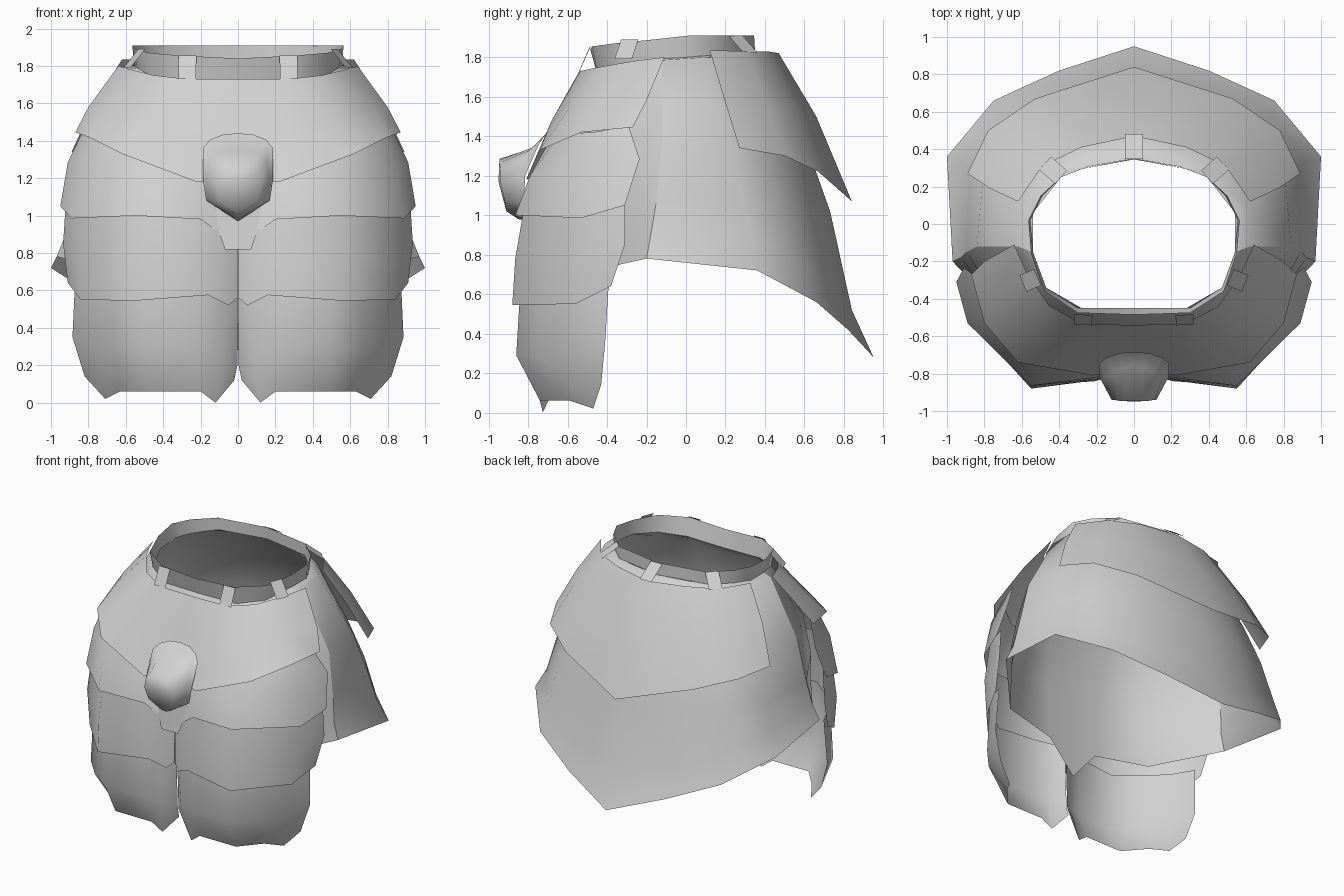
import bpy, bmesh
from mathutils import Vector

old = bpy.data.objects.get("Cube")
if old:
    bpy.data.objects.remove(old, do_unlink=True)

GREY = (0.64, 0.64, 0.64, 1)
grey = bpy.data.materials.new("plain grey")
grey.use_nodes = True
grey.diffuse_color = GREY
grey.node_tree.nodes["Principled BSDF"].inputs["Base Color"].default_value = GREY


def sheet(name, rows, mirror=True):
    """Loft a thin sheet through rows of points, mirrored across x."""
    bm = bmesh.new()
    grid = [[bm.verts.new(p) for p in row] for row in rows]
    for a, b in zip(grid, grid[1:]):
        for i in range(len(a) - 1):
            bm.faces.new((a[i], a[i + 1], b[i + 1], b[i]))
    bmesh.ops.remove_doubles(bm, verts=bm.verts, dist=0.0005)
    bmesh.ops.recalc_face_normals(bm, faces=bm.faces)
    # keep normals pointing away from the vertical axis
    if sum(f.normal.dot(f.calc_center_median() * Vector((1, 1, 0))) for f in bm.faces) < 0:
        bmesh.ops.reverse_faces(bm, faces=bm.faces)
    for f in bm.faces:
        f.smooth = True
    me = bpy.data.meshes.new(name)
    bm.to_mesh(me)
    bm.free()
    me.materials.append(grey)
    ob = bpy.data.objects.new(name, me)
    bpy.context.collection.objects.link(ob)
    if mirror:
        m = ob.modifiers.new("Mirror", "MIRROR")
        m.merge_threshold = 0.001


def strap(name, top, bottom, mirror=True, width=0.095):
    """Flat belt loop running from the belt rim down to the skirt."""
    a, b = Vector(top), Vector(bottom)
    d = b - a
    side = Vector((-d.y, d.x, 0)).normalized() * width / 2
    sheet(name, [[a - side, a + side], [b - side, b + side]], mirror)


# Waist belt
sheet("waist_belt", [
    [(0, -.485, 1.84), (.3, -.475, 1.855), (.48, -.36, 1.87), (.55, -.16, 1.89),
     (.565, .02, 1.91), (.5, .15, 1.91), (.36, .28, 1.91), (0, .345, 1.91)],
    [(0, -.45, 1.715), (.3, -.45, 1.72), (.47, -.34, 1.75), (.54, -.15, 1.79),
     (.555, .02, 1.80), (.49, .15, 1.81), (.36, .28, 1.82), (0, .35, 1.82)],
])

# Belt loops
strap("front_belt_loop", (.27, -.485, 1.855), (.272, -.54, 1.73))
strap("side_belt_loop", (.515, -.285, 1.89), (.594, -.318, 1.79))
strap("back_side_belt_loop", (.39, .25, 1.91), (.475, .325, 1.825))
strap("back_belt_loop", (0, .348, 1.91), (0, .48, 1.825), mirror=False)

# Front plates, from the centre out to the side
sheet("front_plate_top", [
    [(0, -.54, 1.73), (.27, -.535, 1.73), (.45, -.44, 1.75), (.57, -.27, 1.78), (.64, -.11, 1.80)],
    [(0, -.645, 1.48), (.25, -.68, 1.48), (.53, -.60, 1.53), (.73, -.40, 1.58), (.80, -.20, 1.58)],
    [(0, -.77, 1.20), (.22, -.81, 1.18), (.62, -.74, 1.33), (.80, -.53, 1.42), (.87, -.27, 1.445)],
])
sheet("front_plate_second", [
    [(.06, -.64, 1.36), (.12, -.66, 1.36), (.25, -.69, 1.38), (.55, -.64, 1.41),
     (.78, -.47, 1.42), (.83, -.29, 1.45)],
    [(.07, -.73, 1.15), (.13, -.76, 1.15), (.25, -.79, 1.15), (.57, -.79, 1.20),
     (.84, -.51, 1.26), (.91, -.235, 1.285)],
    [(.07, -.785, .97), (.11, -.80, .915), (.20, -.82, .98), (.55, -.865, 1.0),
     (.89, -.53, .985), (.95, -.31, 1.05)],
])
sheet("front_plate_third", [
    [(.003, -.74, 1.05), (.08, -.77, 1.05), (.2, -.79, 1.08), (.55, -.81, 1.1),
     (.85, -.51, 1.1), (.92, -.31, 1.08)],
    [(.003, -.75, .80), (.06, -.79, .80), (.2, -.83, .80), (.55, -.865, .78),
     (.875, -.54, .80), (.935, -.31, .85)],
    [(.003, -.75, .56), (.05, -.78, .52), (.16, -.83, .575), (.55, -.88, .545),
     (.84, -.56, .55), (.91, -.38, .64)],
])
sheet("front_plate_bottom", [
    [(.003, -.73, .70), (.08, -.77, .70), (.2, -.80, .70), (.5, -.835, .70),
     (.65, -.72, .70), (.80, -.57, .70), (.87, -.39, .68)],
    [(.003, -.71, .20), (.08, -.79, .27), (.2, -.84, .29), (.5, -.86, .29),
     (.67, -.74, .29), (.81, -.59, .30), (.885, -.41, .35)],
    [(.02, -.67, .12), (.12, -.725, .0), (.2, -.74, .06), (.5, -.74, .06),
     (.63, -.59, .06), (.71, -.47, .02), (.82, -.43, .14)],
])

# Back plate and skirt, from the centre out to the side
sheet("back_plate_top", [
    [(0, .47, 1.82), (.28, .41, 1.83), (.49, .31, 1.83), (.62, .12, 1.835)],
    [(0, .66, 1.50), (.40, .55, 1.55), (.66, .40, 1.58), (.77, .19, 1.60)],
    [(0, .84, 1.07), (.53, .67, 1.22), (.78, .50, 1.30), (.89, .27, 1.34)],
])
sheet("back_skirt", [
    [(0, .35, 1.82), (.25, .305, 1.82), (.39, .25, 1.82), (.54, .06, 1.805), (.54, -.15, 1.79)],
    [(0, .45, 1.79), (.27, .38, 1.80), (.46, .27, 1.80), (.60, .10, 1.80), (.62, -.12, 1.785)],
    [(0, .63, 1.30), (.36, .56, 1.31), (.61, .44, 1.33), (.81, .22, 1.36), (.84, -.12, 1.38)],
    [(0, .73, 1.02), (.38, .65, 1.03), (.68, .53, 1.05), (.88, .29, 1.07), (.895, -.15, 1.07)],
    [(0, .84, .52), (.39, .74, .62), (.72, .61, .75), (.925, .33, .86), (.925, -.18, .89)],
    [(0, .95, .28), (.40, .82, .42), (.75, .66, .56), (1.0, .36, .72), (.97, -.20, .78)],
])

# Inner skirt behind the front plates, from the side to the centre
sheet("inner_front_skirt", [
    [(.54, -.15, 1.79), (.47, -.34, 1.75), (.28, -.45, 1.72), (0, -.45, 1.715)],
    [(.62, -.12, 1.785), (.50, -.36, 1.70), (.27, -.49, 1.66), (0, -.49, 1.66)],
    [(.84, -.12, 1.38), (.61, -.52, 1.35), (.24, -.62, 1.30), (0, -.62, 1.28)],
    [(.895, -.15, 1.07), (.64, -.57, 1.05), (.22, -.66, 1.03), (0, -.65, 1.0)],
    [(.925, -.18, .89), (.63, -.58, .86), (.21, -.66, .83), (0, -.65, .70)],
    [(.97, -.20, .78), (.613, -.58, .695), (.20, -.65, .655), (0, -.645, .42)],
])

# Centre cup and the small tab beneath it
sheet("centre_cup", [
    [(0, -.685, 1.44), (.08, -.69, 1.433), (.15, -.715, 1.405), (.188, -.745, 1.36),
     (.188, -.815, 1.2), (.17, -.82, 1.08), (0, -.80, .97)],
    [(0, -.76, 1.345), (.05, -.77, 1.345), (.11, -.79, 1.33), (.155, -.82, 1.29),
     (.168, -.85, 1.2), (.15, -.86, 1.07), (0, -.85, .98)],
    [(0, -.945, 1.285), (.05, -.945, 1.28), (.08, -.945, 1.265), (.11, -.94, 1.23),
     (.12, -.94, 1.17), (.10, -.92, 1.08), (0, -.91, 1.02)],
    [(0, -.95, 1.17)] * 7,
])
sheet("centre_tab", [
    [(0, -.78, 1.10), (.14, -.77, 1.10)],
    [(0, -.80, .92), (.105, -.795, .92)],
    [(0, -.81, .82), (.07, -.81, .82)],
])
